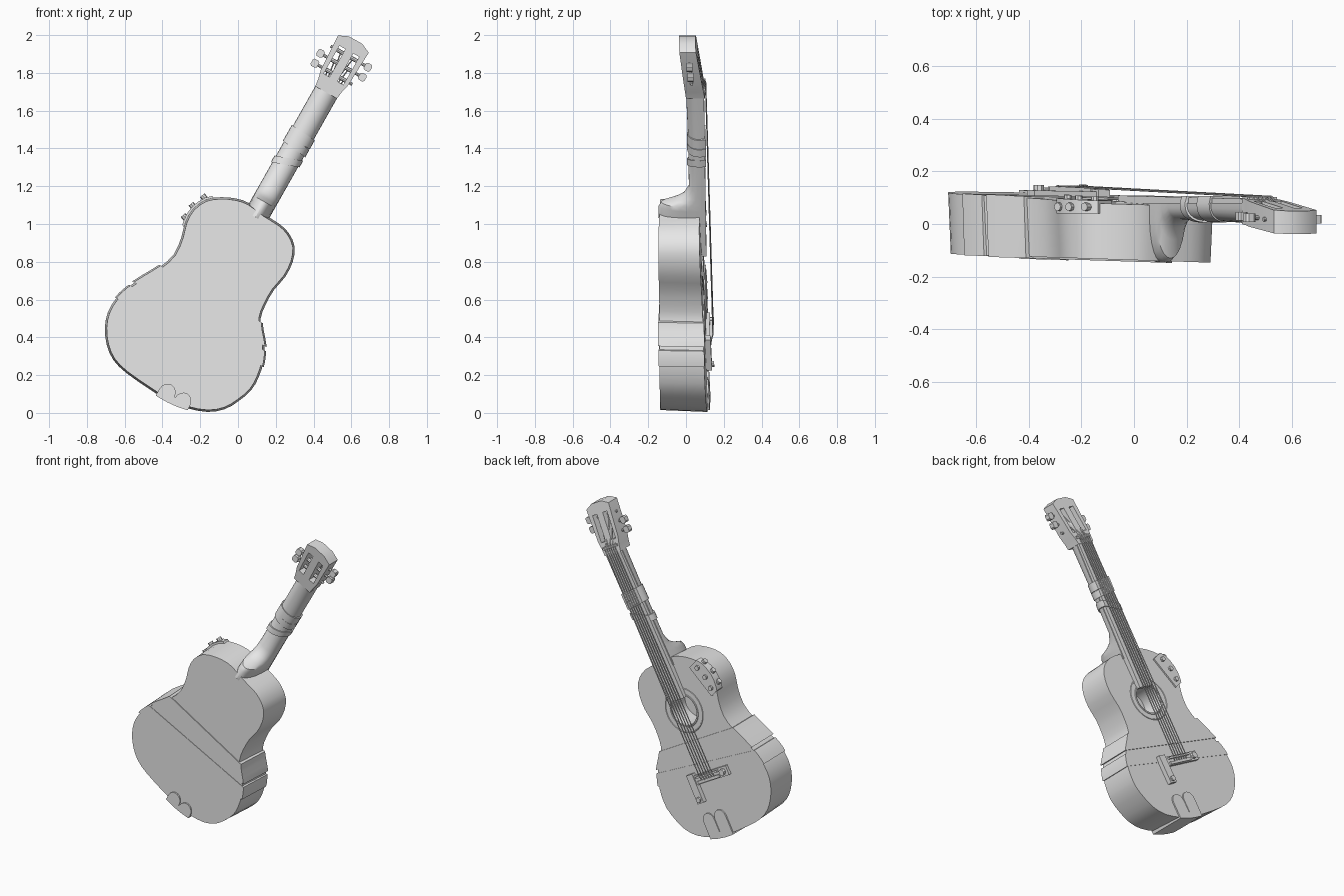
import bpy, bmesh, math
from mathutils import Vector

if "Cube" in bpy.data.objects:
    bpy.data.objects.remove(bpy.data.objects["Cube"])

TH = math.radians(29.5)
S, C = math.sin(TH), math.cos(TH)
OX, OZ = -0.42, 0.13            # foot of the neck axis

mat = bpy.data.materials.new("plain_grey")
mat.diffuse_color = (0.8, 0.8, 0.8, 1)
mat.use_nodes = True
mat.node_tree.nodes["Principled BSDF"].inputs["Base Color"].default_value = mat.diffuse_color


# guitar frame: u across, v along the neck, w = depth (world y)
def P(u, v, w):
    return Vector((OX + u * C + v * S, w, OZ - u * S + v * C))


def uv(x, z):
    dx, dz = x - OX, z - OZ
    return dx * C - dz * S, dx * S + dz * C


def front(u, v):                # sloping soundboard
    p = P(u, v, 0)
    return 0.108 - 0.035 * p.x - 0.03 * p.z


def back(u, v):
    return -0.137 - 0.033 * P(u, v, 0).x


def val(f, u, v, d=0.0):
    return (f(u, v) if callable(f) else f) + d


def finish(name, bm):
    bmesh.ops.recalc_face_normals(bm, faces=bm.faces[:])
    me = bpy.data.meshes.new(name)
    bm.to_mesh(me)
    bm.free()
    ob = bpy.data.objects.new(name, me)
    me.materials.append(mat)
    bpy.context.collection.objects.link(ob)
    return ob


def loft(name, rings, caps=True, closed=False):
    bm = bmesh.new()
    vs = [[bm.verts.new(p) for p in r] for r in rings]
    n = len(rings[0])
    pairs = list(zip(vs, vs[1:])) + ([(vs[-1], vs[0])] if closed else [])
    for a, b in pairs:
        for i in range(n):
            j = (i + 1) % n
            bm.faces.new((a[i], a[j], b[j], b[i]))
    if caps and not closed:
        bm.faces.new(vs[0])
        bm.faces.new(vs[-1])
    return finish(name, bm)


def prism(name, poly, w0, w1, d0=0.0, d1=0.0, poly0=None):
    return loft(name, [[P(u, v, val(w0, u, v, d0)) for u, v in poly0 or poly],
                       [P(u, v, val(w1, u, v, d1)) for u, v in poly]])


def rect(u0, u1, v0, v1):
    return [(u0, v0), (u1, v0), (u1, v1), (u0, v1)]


def circle(u, v, r, n=24):
    return [(u + r * math.cos(2 * math.pi * i / n), v + r * math.sin(2 * math.pi * i / n)) for i in range(n)]


def tube(name, pts, r, n=6, closed=False):
    rings = []
    for i, p in enumerate(pts):
        if closed:
            t = pts[(i + 1) % len(pts)] - pts[i - 1]
        else:
            t = pts[min(i + 1, len(pts) - 1)] - pts[max(i - 1, 0)]
        t.normalize()
        ref = Vector((0, 1, 0)) if abs(t.y) < 0.9 else Vector((1, 0, 0))
        a = t.cross(ref).normalized()
        b = t.cross(a)
        rings.append([p + r * (a * math.cos(k * 2 * math.pi / n) + b * math.sin(k * 2 * math.pi / n)) for k in range(n)])
    return loft(name, rings, closed=closed)


def cut(ob, cutter):
    m = ob.modifiers.new("cut", "BOOLEAN")
    m.operation, m.solver, m.object = "DIFFERENCE", "EXACT", cutter
    dg = bpy.context.evaluated_depsgraph_get()
    me = bpy.data.meshes.new_from_object(ob.evaluated_get(dg))
    ob.modifiers.clear()
    ob.data = me
    bpy.data.objects.remove(cutter)


def trim(ob, planes):
    # keep the part behind each plane: (x, z) point and (x, z) normal
    bm = bmesh.new()
    bm.from_mesh(ob.data)
    for (x, z), (nx, nz) in planes:
        bmesh.ops.bisect_plane(bm, geom=bm.verts[:] + bm.edges[:] + bm.faces[:], plane_co=(x, 0, z),
                               plane_no=(nx, 0, nz), clear_outer=True)
        bmesh.ops.holes_fill(bm, edges=[e for e in bm.edges if e.is_boundary], sides=0)
    bmesh.ops.recalc_face_normals(bm, faces=bm.faces[:])
    bm.to_mesh(ob.data)
    bm.free()


# body outline
KEY = [(0.06, 1.11), (-0.01, 1.135), (-0.09, 1.142), (-0.17, 1.13), (-0.24, 1.08), (-0.28, 1.01),
       (-0.30, 0.93), (-0.34, 0.84), (-0.41, 0.775), (-0.50, 0.72), (-0.59, 0.66), (-0.65, 0.60),
       (-0.69, 0.53), (-0.705, 0.45), (-0.695, 0.36), (-0.66, 0.28), (-0.59, 0.21), (-0.46, 0.12),
       (-0.37, 0.065), (-0.27, 0.025), (-0.16, 0.005), (-0.07, 0.02), (0.0, 0.06), (0.07, 0.12),
       (0.11, 0.19), (0.135, 0.27), (0.14, 0.35), (0.125, 0.43), (0.12, 0.50), (0.145, 0.57),
       (0.19, 0.65), (0.25, 0.72), (0.29, 0.80), (0.30, 0.88), (0.27, 0.95), (0.22, 1.00), (0.14, 1.05)]
KEY = [Vector(uv(*p)) for p in KEY]
OUT = []
for i in range(len(KEY)):
    a, b, c, d = (KEY[(i + k) % len(KEY)] for k in (-1, 0, 1, 2))
    OUT += [b, (9 * (b + c) - a - d) / 16]


def outline(off):
    res = []
    for i, p in enumerate(OUT):
        t = (OUT[(i + 1) % len(OUT)] - OUT[i - 1]).normalized()
        res.append(tuple(p + off * Vector((-t.y, t.x)) * SIGN))
    return res


area = sum(a.x * b.y - b.x * a.y for a, b in zip(OUT, OUT[1:] + OUT[:1]))
SIGN = -1 if area > 0 else 1

body = prism("body", outline(0), back, front, poly0=outline(-0.01))
cut(body, prism("hole_cutter", circle(0, 0.76, 0.095, 32), -0.06, 0.3))
for i, r in enumerate((0.104, 0.14)):
    tube("rosette_ring", [P(u, v, front(u, v)) for u, v in circle(0, 0.76, r, 40)], 0.004, closed=True)

# repair bands wrapped round the waist
for name, off, dep, a, b, c, d in (
        ("wide_band", 0.012, 0.006, (-0.41, 0.78), (0.14, 0.47), (-0.55, 0.69), (0.16, 0.345)),
        ("narrow_band", 0.008, 0.003, (-0.58, 0.68), (0.14, 0.33), (-0.65, 0.61), (0.12, 0.25))):
    band = prism(name, outline(off), back, front, -dep, dep, outline(off - 0.008))
    trim(band, [(a, (a[1] - b[1], b[0] - a[0])), (c, (d[1] - c[1], c[0] - d[0]))])

# riveted plate over the shoulder
plate = prism("shoulder_plate", outline(0.01), 0.04, front, 0, 0.01)
trim(plate, [((-0.30, 1.00), (-0.77, -0.64)), ((-0.13, 1.14), (0.77, 0.64)), ((-0.165, 1.02), (0.64, -0.77))])
for x, z in ((-0.277, 1.03), (-0.235, 1.09), (-0.175, 1.135)):
    p = Vector((x, 0.065, z))
    n = Vector((-0.64, 0, 0.77))
    tube("side_rivet", [p - n * 0.01, p + n * 0.022], 0.016, 8)
    u, v = uv(x + 0.026, z - 0.031)
    prism("face_rivet", circle(u, v, 0.015, 8), front, front, 0, 0.024)

# two tabs folded over the bottom edge
for u in (0.05, 0.145):
    for w, s, top in ((front, 1, 0.08), (back, -1, 0.0)):
        poly = [(u - 0.045, -0.025), (u + 0.045, -0.025)] + \
               [(u + 0.045 * math.cos(math.pi * k / 8), top + 0.05 * math.sin(math.pi * k / 8)) for k in range(9)]
        prism("bottom_tab", poly, w, w, -0.02 * s, 0.009 * s)
clip = prism("bottom_clip", outline(0.01), back, front, -0.008, 0.009)
l, r = P(0.005, 0, 0), P(0.19, 0, 0)
trim(clip, [((l.x, l.z), (-C, S)), ((r.x, r.z), (C, -S)), ((P(0, 0, 0).x, P(0, 0, 0).z), (S, C))])

# bridge, saddle, pin and strip
prism("bridge", rect(-0.16, 0.16, 0.31, 0.37), front, front, -0.005, 0.022)
prism("bridge_saddle", rect(-0.09, 0.09, 0.35, 0.362), front, front, 0, 0.038)
prism("bridge_tie_block", rect(-0.09, 0.09, 0.315, 0.333), front, front, 0, 0.032)
prism("bridge_pin", circle(-0.125, 0.34, 0.02, 8), front, front, 0, 0.042)
prism("bridge_strip", rect(0.11, 0.16, 0.20, 0.385), front, front, -0.005, 0.03)
prism("strip_pin", circle(0.135, 0.225, 0.017, 8), front, front, 0, 0.042)


# neck with heel: rounded back, flat front
def section(v, hw, wb, wf, n=14):
    return [P(hw * math.cos(math.pi * k / n), v, wf - (wf - wb) * math.sin(math.pi * k / n) ** 0.8) for k in range(n + 1)]


NECK = [(1.04, 0.066, -0.147), (1.11, 0.066, -0.145), (1.135, 0.066, -0.13), (1.155, 0.066, -0.06),
        (1.18, 0.066, -0.015), (1.23, 0.066, 0.015), (1.50, 0.066, 0.012), (1.80, 0.066, 0.0), (1.85, 0.068, -0.004)]
loft("neck", [section(v, h, wb, 0.08) for v, h, wb in NECK])


def board(u, v):
    return 0.108 - 0.013 * (v - 0.84)


prism("fretboard", rect(-0.06, 0.06, 0.835, 1.84), 0.07, board)
prism("nut", rect(-0.06, 0.06, 1.835, 1.85), 0.05, 0.102)

# tape wrapped round the neck
for v0, v1, k in ((1.36, 1.40, 0.35), (1.455, 1.50, -0.12), (1.50, 1.555, -0.08)):
    rings = []
    for v in (v0, v1):
        ring = section(v, 0.073, 0.006, 0.078) + [P(-0.066, v, 0.107), P(0.066, v, 0.107)]
        for p in ring:
            u = uv(p.x, p.z)[0]
            p.x += k * u * S
            p.z += k * u * C
        rings.append(ring)
    loft("neck_tape", rings)


# slotted headstock
def head_back(u, v):
    return 0.0 - 0.12 * (v - 1.8)


def head_front(u, v):
    return 0.092 - 0.16 * (v - 1.85)


half = [(0.066, 1.80), (0.071, 1.84), (0.083, 1.89), (0.093, 2.094), (0.04, 2.118)]
head = prism("headstock", half + [(-u, v) for u, v in reversed(half)], head_back, head_front)
for s in (-1, 1):
    cut(head, prism("slot_cutter", rect(s * 0.042 - 0.018, s * 0.042 + 0.018, 1.88, 2.05), -0.2, 0.3))

# rollers and tuning pegs, one peg lost on each side
for s in (-1, 1):
    for i, v in enumerate((1.905, 1.965, 2.025)):
        w = 0.03 - 0.1 * (v - 1.905)
        lost = i == (2 if s < 0 else 0)
        tube("roller", [P(s * 0.015, v, w), P(s * 0.07, v, w)], 0.011, 8)
        tube("peg_shaft", [P(s * 0.07, v, w), P(s * (0.1 if lost else 0.12), v, w)], 0.008, 8)
        if not lost:
            knob = [(s * 0.108, v - 0.014), (s * 0.118, v - 0.021), (s * 0.14, v - 0.021), (s * 0.147, v - 0.012),
                    (s * 0.147, v + 0.012), (s * 0.14, v + 0.021), (s * 0.118, v + 0.021), (s * 0.108, v + 0.014)]
            prism("peg_knob", knob, w - 0.016, w + 0.016)

# strings from bridge over the nut to the rollers
for i in range(6):
    k = i - 2.5
    side = -1 if k < 0 else 1
    v = (1.905, 1.965, 2.025)[i if i < 3 else 5 - i]
    ub, un = k * 0.021, k * 0.0165
    tube("string", [P(ub, 0.325, front(ub, 0.325) + 0.028), P(ub, 0.356, front(ub, 0.356) + 0.04),
                    P(un, 1.842, 0.104), P(side * (0.033 + 0.007 * abs(k)), v, 0.042 - 0.1 * (v - 1.905))], 0.0035)

# smooth shading with sharp edges kept
for ob in bpy.data.objects:
    ob.data.shade_smooth()
    ob.data.set_sharp_from_angle(angle=math.radians(32))
